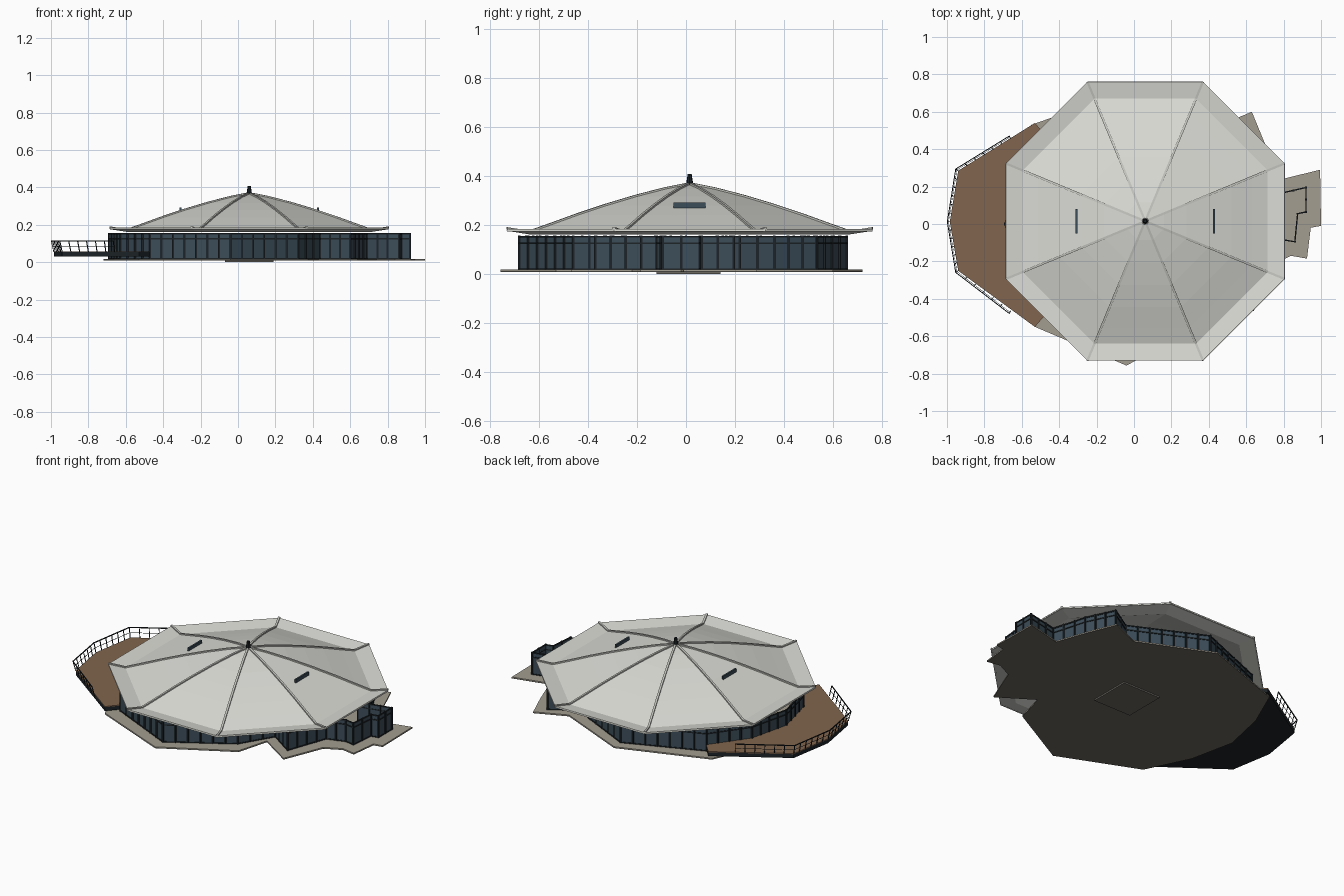
import bpy, bmesh, math
from mathutils import Vector

if "Cube" in bpy.data.objects:
    bpy.data.objects.remove(bpy.data.objects["Cube"])

CX, CY = 0.06, 0.015


def mat(name, r, g, b):
    m = bpy.data.materials.new(name)
    m.diffuse_color = (r, g, b, 1)
    m.use_nodes = True
    m.node_tree.nodes["Principled BSDF"].inputs["Base Color"].default_value = m.diffuse_color
    return m


ROOF = mat("pale_membrane", 0.70, 0.70, 0.66)
RIB = mat("rib_grey", 0.55, 0.55, 0.52)
GLASS = mat("dark_glass", 0.045, 0.075, 0.10)
FRAME = mat("dark_frame", 0.012, 0.017, 0.02)
STONE = mat("paving", 0.37, 0.34, 0.28)
BASE = mat("concrete_base", 0.15, 0.14, 0.12)
WOOD = mat("timber", 0.22, 0.13, 0.075)


def finish(name, bm, material):
    bmesh.ops.recalc_face_normals(bm, faces=bm.faces)
    me = bpy.data.meshes.new(name)
    bm.to_mesh(me)
    bm.free()
    me.materials.append(material)
    ob = bpy.data.objects.new(name, me)
    bpy.context.collection.objects.link(ob)
    return ob


def prism(name, pts, z0, z1, material):
    bm = bmesh.new()
    f = bm.faces.new([bm.verts.new((x, y, z0)) for x, y in pts])
    new = bmesh.ops.extrude_face_region(bm, geom=[f])["geom"]
    bmesh.ops.translate(bm, vec=(0, 0, z1 - z0),
                        verts=[v for v in new if isinstance(v, bmesh.types.BMVert)])
    return finish(name, bm, material)


def sweep(bm, path, side, w, h):
    """Rectangular section swept along a path, 'side' is its width direction."""
    rings = []
    for i, p in enumerate(path):
        t = (path[min(i + 1, len(path) - 1)] - path[max(i - 1, 0)]).normalized()
        s = side.normalized() * w / 2
        u = t.cross(side).normalized() * h / 2
        rings.append([bm.verts.new(p + a * s + b * u)
                      for a, b in ((-1, -1), (1, -1), (1, 1), (-1, 1))])
    for a, b in zip(rings, rings[1:]):
        for i in range(4):
            j = (i + 1) % 4
            bm.faces.new((a[i], a[j], b[j], b[i]))
    bm.faces.new(rings[0])
    bm.faces.new(rings[-1])


def beam(bm, a, b, w):
    a, b = Vector(a), Vector(b)
    d = b - a
    side = d.cross(Vector((0, 0, 1)))
    if side.length < 1e-3 * d.length:
        side = Vector((1, 0, 0))
    sweep(bm, [a, b], side, w, w)


def box(name, x, y, z, sx, sy, sz, material):
    return prism(name, [(x - sx / 2, y - sy / 2), (x + sx / 2, y - sy / 2),
                        (x + sx / 2, y + sy / 2), (x - sx / 2, y + sy / 2)],
                 z - sz / 2, z + sz / 2, material)


# Tent roof: octagonal rings following a gently curved profile with upturned eaves
profile = [(0.015, 0.364), (0.10, 0.347), (0.22, 0.316), (0.34, 0.280),
           (0.46, 0.240), (0.57, 0.200), (0.655, 0.170), (0.745, 0.184)]
K = 1 / math.cos(math.pi / 8)
angles = [math.pi / 8 + i * math.pi / 4 for i in range(8)]


def hip(a, r, z):
    return Vector((CX + r * K * math.cos(a), CY + r * K * math.sin(a), z))


bm = bmesh.new()
rings = [[bm.verts.new(hip(a, r, z)) for a in angles] for r, z in profile]
for a, b in zip(rings, rings[1:]):
    for i in range(8):
        j = (i + 1) % 8
        bm.faces.new((a[i], b[i], b[j], a[j]))
bm.faces.new(rings[0])
roof = finish("tent_roof", bm, ROOF)
solid = roof.modifiers.new("thickness", "SOLIDIFY")
solid.thickness = 0.008
solid.offset = -1

# Ribs along the hips and the thin rim at the eaves
bm = bmesh.new()
for a in angles:
    path = [hip(a, r, z + 0.002) for r, z in profile]
    sweep(bm, path, Vector((-math.sin(a), math.cos(a), 0)), 0.012, 0.010)
finish("roof_ribs", bm, RIB)
bm = bmesh.new()
for i in range(8):
    beam(bm, hip(angles[i], 0.741, 0.178), hip(angles[(i + 1) % 8], 0.741, 0.178), 0.008)
finish("eave_rim", bm, RIB)

# Finial and the two upright roof vents
bm = bmesh.new()
bmesh.ops.create_cone(bm, cap_ends=True, segments=8, radius1=0.016, radius2=0.008, depth=0.05)
bmesh.ops.translate(bm, vec=(CX, CY, 0.383), verts=bm.verts)
finish("finial", bm, FRAME)
for side, name in ((-1, "left"), (1, "right")):
    box(name + "_roof_vent", CX + side * 0.367, CY, 0.274, 0.01, 0.13, 0.034, GLASS)

# Paving slab and the square footing below it
slab = [(-0.72, 0), (-0.66, -0.28), (-0.53, -0.55), (-0.04, -0.757), (0.375, -0.53),
        (0.43, -0.33), (0.64, -0.467), (0.74, -0.22), (0.84, -0.17), (0.925, -0.185),
        (0.945, -0.02), (1.0, -0.01), (0.995, 0.29), (0.77, 0.235), (0.70, 0.43),
        (0.63, 0.60), (0.44, 0.52), (-0.01, 0.72), (-0.55, 0.53), (-0.66, 0.28)]
prism("paving_slab", slab, 0.013, 0.018, STONE)
prism("slab_underside", slab, 0.009, 0.013, BASE)
box("footing", CX, 0.01, 0.005, 0.26, 0.26, 0.01, BASE)

# Glazed wall following the zigzag plan
wall = [(-0.69, 0), (-0.63, -0.25), (-0.47, -0.48), (-0.04, -0.68), (0.32, -0.46),
        (0.44, -0.26), (0.60, -0.37), (0.69, -0.12), (0.80, -0.085), (0.86, -0.095),
        (0.875, 0.055), (0.92, 0.065), (0.92, 0.195), (0.72, 0.15), (0.66, 0.36),
        (0.58, 0.53), (0.43, 0.44), (-0.01, 0.655), (-0.47, 0.47), (-0.63, 0.25)]
Z0, Z1 = 0.016, 0.155
edges = list(zip(wall, wall[1:] + wall[:1]))
bm = bmesh.new()
low = [bm.verts.new((x, y, Z0)) for x, y in wall]
top = [bm.verts.new((x, y, Z1)) for x, y in wall]
for i in range(len(wall)):
    j = (i + 1) % len(wall)
    bm.faces.new((low[i], low[j], top[j], top[i]))
glass = finish("glass_wall", bm, GLASS)
glass.modifiers.new("thickness", "SOLIDIFY").thickness = 0.004

# Mullions and horizontal frame rails
bm = bmesh.new()
for (ax, ay), (bx, by) in edges:
    n = max(1, round(math.hypot(bx - ax, by - ay) / 0.07))
    for i in range(n):
        x, y = ax + (bx - ax) * i / n, ay + (by - ay) * i / n
        beam(bm, (x, y, Z0), (x, y, Z1 + 0.002), 0.010)
    for z in (0.020, 0.125, Z1 - 0.003):
        beam(bm, (ax, ay, z), (bx, by, z), 0.007)
finish("window_frames", bm, FRAME)

# Timber deck wrapped around the left side
outer = [(-0.53, 0.54), (-0.94, 0.285), (-0.985, 0.012), (-0.94, -0.25), (-0.53, -0.55)]
deck = outer + [(-0.46, -0.47), (-0.62, -0.25), (-0.68, 0), (-0.62, 0.25), (-0.46, 0.46)]
prism("deck_boards", deck, 0.053, 0.058, WOOD)
prism("deck_frame", deck, 0.030, 0.053, FRAME)

# Outward-leaning railing: posts, top rail and middle rail
foot = [(-0.66, 0.458), *outer[1:4], (-0.66, -0.465)]
head = [(-0.667, 0.47), (-0.953, 0.294), (-0.998, 0.012), (-0.953, -0.259), (-0.667, -0.478)]
bm = bmesh.new()
for k in range(4):
    f0, f1 = (Vector((*p, 0.055)) for p in foot[k:k + 2])
    h0, h1 = (Vector((*p, 0.114)) for p in head[k:k + 2])
    n = 6
    for i in range(n + (k == 3)):
        beam(bm, f0.lerp(f1, i / n), h0.lerp(h1, i / n), 0.004)
    beam(bm, h0, h1, 0.005)
    beam(bm, f0.lerp(h0, 0.5), f1.lerp(h1, 0.5), 0.002)
finish("deck_railing", bm, FRAME)
